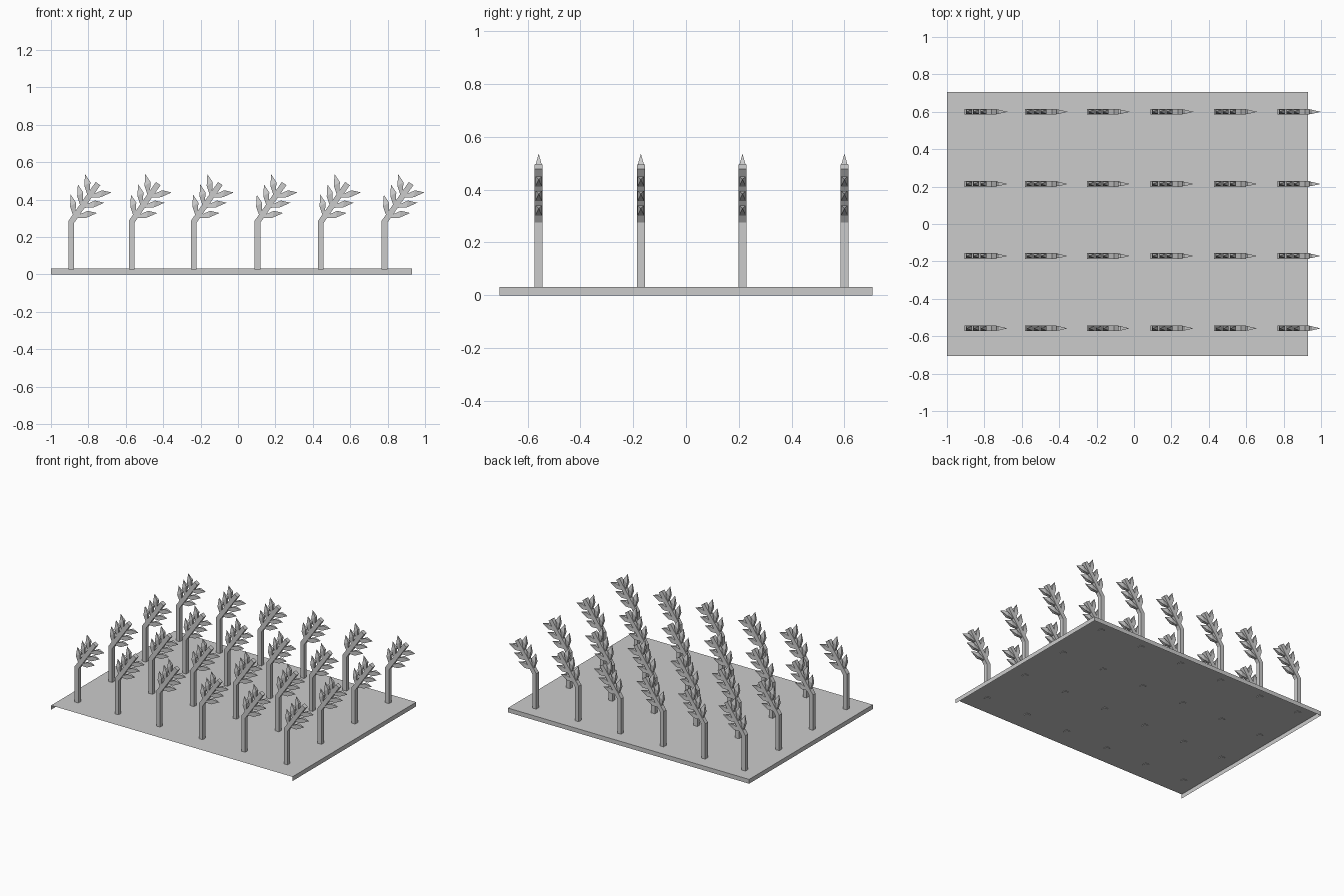
import bpy, bmesh
from mathutils import Vector

if "Cube" in bpy.data.objects:
    bpy.data.objects.remove(bpy.data.objects["Cube"])

D = Vector((0.57, 0.82))      # branch direction in x,z
N = Vector((-0.82, 0.57))     # branch normal
START = Vector((0, 0.281))    # bend of the stem


def loft(bm, rings):
    """Skin a list of closed vertex rings, capping both ends."""
    vs = [[bm.verts.new(p) for p in r] for r in rings]
    for a, b in zip(vs, vs[1:]):
        n = len(a)
        for i in range(n):
            j = (i + 1) % n
            if len(b) == 1:
                bm.faces.new((a[i], a[j], b[0]))
            else:
                bm.faces.new((a[i], a[j], b[j], b[i]))
    for r in (vs[0], vs[-1]):
        if len(r) > 2:
            bm.faces.new(r)


def slab(p, q, h):
    """Rectangular ring across the x,z segment p-q with half depth h."""
    return [(p[0], -h, p[1]), (q[0], -h, q[1]), (q[0], h, q[1]), (p[0], h, p[1])]


def on_branch(u, v):
    return START + D * u + N * v


def finish(bm, name):
    me = bpy.data.meshes.new(name)
    bm.to_mesh(me)
    bm.free()
    return me


def place(name, me, loc=(0, 0, 0)):
    ob = bpy.data.objects.new(name, me)
    ob.location = loc
    bpy.context.collection.objects.link(ob)


# soil bed: thin open tray, without front wall or bottom
bm = bmesh.new()
x0, x1, y, h = -1.0, 0.93, 0.707, 0.031
path = [(x0, -y), (x0, y), (x1, y), (x1, -y)]
top = [bm.verts.new((*p, h)) for p in path]
low = [bm.verts.new((*p, 0)) for p in path]
bm.faces.new(top[::-1])
for i in range(3):
    bm.faces.new((top[i], top[i + 1], low[i + 1], low[i]))
place("soil_bed", finish(bm, "soil_bed"))

# bent stem with square section
bm = bmesh.new()
W = 0.015
tip_a, tip_b = on_branch(0.25, W), on_branch(0.25, -W)
loft(bm, [slab((-W, 0.027), (W, 0.027), W),
          slab((-W, 0.287), (W, 0.276), W),
          slab(tip_a, tip_b, W)])

# three pairs of pointed leaves mirrored across the branch
for k in range(3):
    o = -0.067 * k
    for s in (1, -1):
        P = lambda u, v: on_branch(u + o, s * v)
        tip = P(0.252, 0.086)
        loft(bm, [slab(P(0.166, 0.010), P(0.187, 0.010), 0.007),
                  slab(P(0.198, 0.053), P(0.233, 0.038), 0.012),
                  [(tip[0], 0, tip[1])]])
bmesh.ops.recalc_face_normals(bm, faces=bm.faces)
plant = finish(bm, "wheat_plant")

# rows of plants
for x in (-0.891, -0.569, -0.237, 0.104, 0.443, 0.783):
    for y in (-0.558, -0.171, 0.214, 0.6):
        place("wheat_plant", plant, (x, y, 0))
